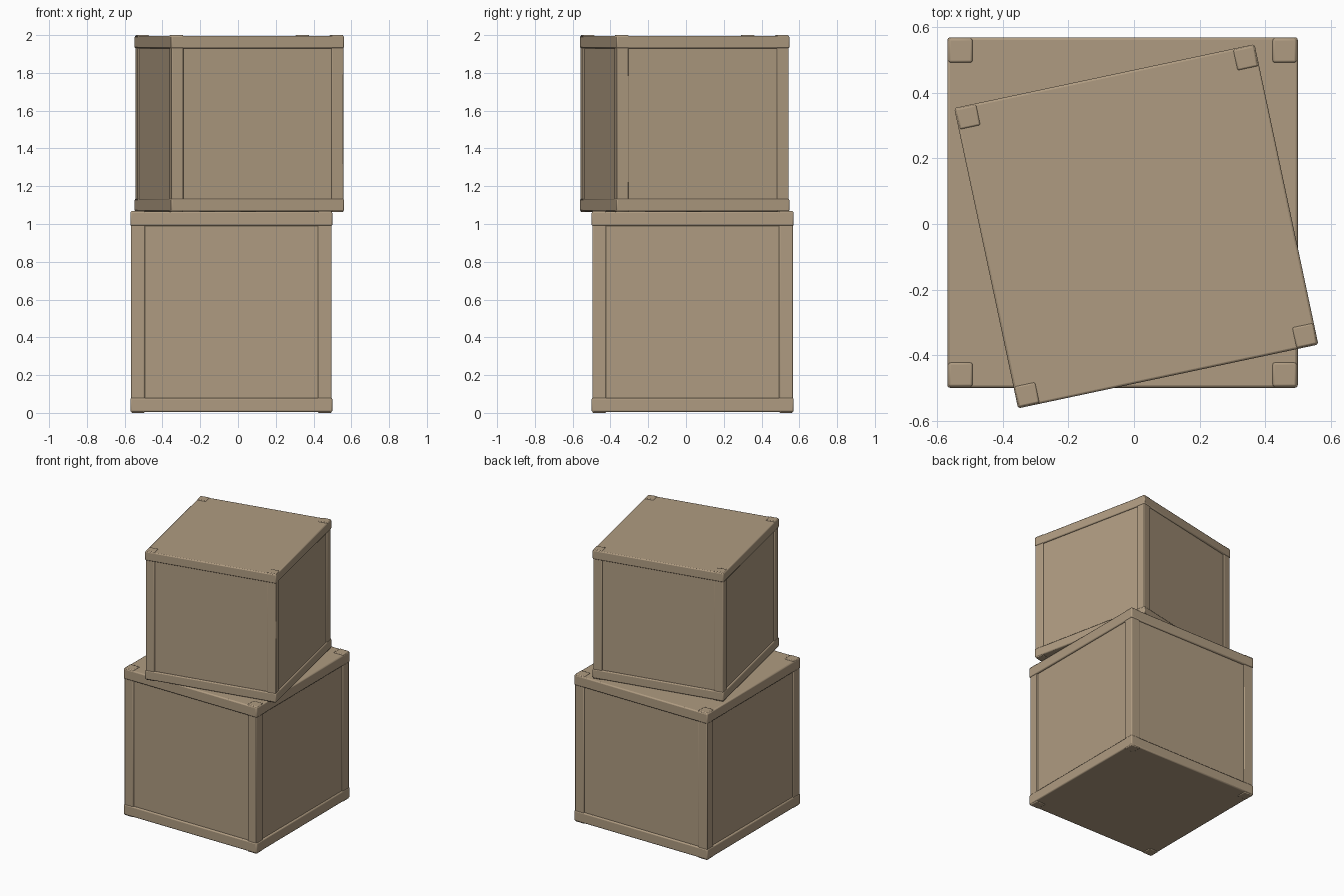
import bpy
from math import radians
from mathutils import Matrix, Vector

if "Cube" in bpy.data.objects:
    bpy.data.objects.remove(bpy.data.objects["Cube"])

wood = bpy.data.materials.new("tan_wood")
wood.use_nodes = True
wood.diffuse_color = (0.43, 0.33, 0.22, 1)
wood.node_tree.nodes["Principled BSDF"].inputs["Base Color"].default_value = wood.diffuse_color


def box(name, place, center, size, scale, bevel):
    """Softly bevelled box, placed in the crate's own frame."""
    bpy.ops.mesh.primitive_cube_add(size=1)
    ob = bpy.context.object
    ob.name = name
    ob.data.transform(place @ Matrix.Translation(center) @ Matrix.Diagonal((*size, 1)))
    ob.data.materials.append(wood)
    if bevel:
        mod = ob.modifiers.new("soft_edges", "BEVEL")
        mod.width = bevel * scale
        mod.segments = 2
    bpy.ops.object.shade_smooth_by_angle(angle=radians(40))


def crate(prefix, origin, angle, scale):
    side, height, thick, post = 1.07, 1.07, 0.075, 0.073
    overhang, poke, recess = 0.004, 0.005, 0.012
    place = Matrix.Translation(origin) @ Matrix.Rotation(radians(angle), 4, "Z") @ Matrix.Scale(scale, 4)

    # Recessed panel body
    inner = side - 2 * recess
    box(prefix + "_panels", place, Vector((0, 0, height / 2)),
        (inner, inner, height - 2 * thick), scale, 0)

    # Top and bottom plates
    for name, z in (("base", poke + thick / 2), ("lid", height - poke - thick / 2)):
        box(f"{prefix}_{name}", place, Vector((0, 0, z)), (side, side, thick), scale, 0.008)

    # Corner posts, with ends showing through the plates
    reach = side / 2 - overhang - post / 2
    for y, row in ((-1, "front"), (1, "back")):
        for x, col in ((-1, "right"), (1, "left")):
            box(f"{prefix}_{row}_{col}_post", place, Vector((x * reach, y * reach, height / 2)),
                (post, post, height), scale, 0.006)


crate("lower_crate", (-0.035, 0.035, 0), 0, 1)
crate("upper_crate", (0.007, -0.007, 1.063), 12, 0.876)
